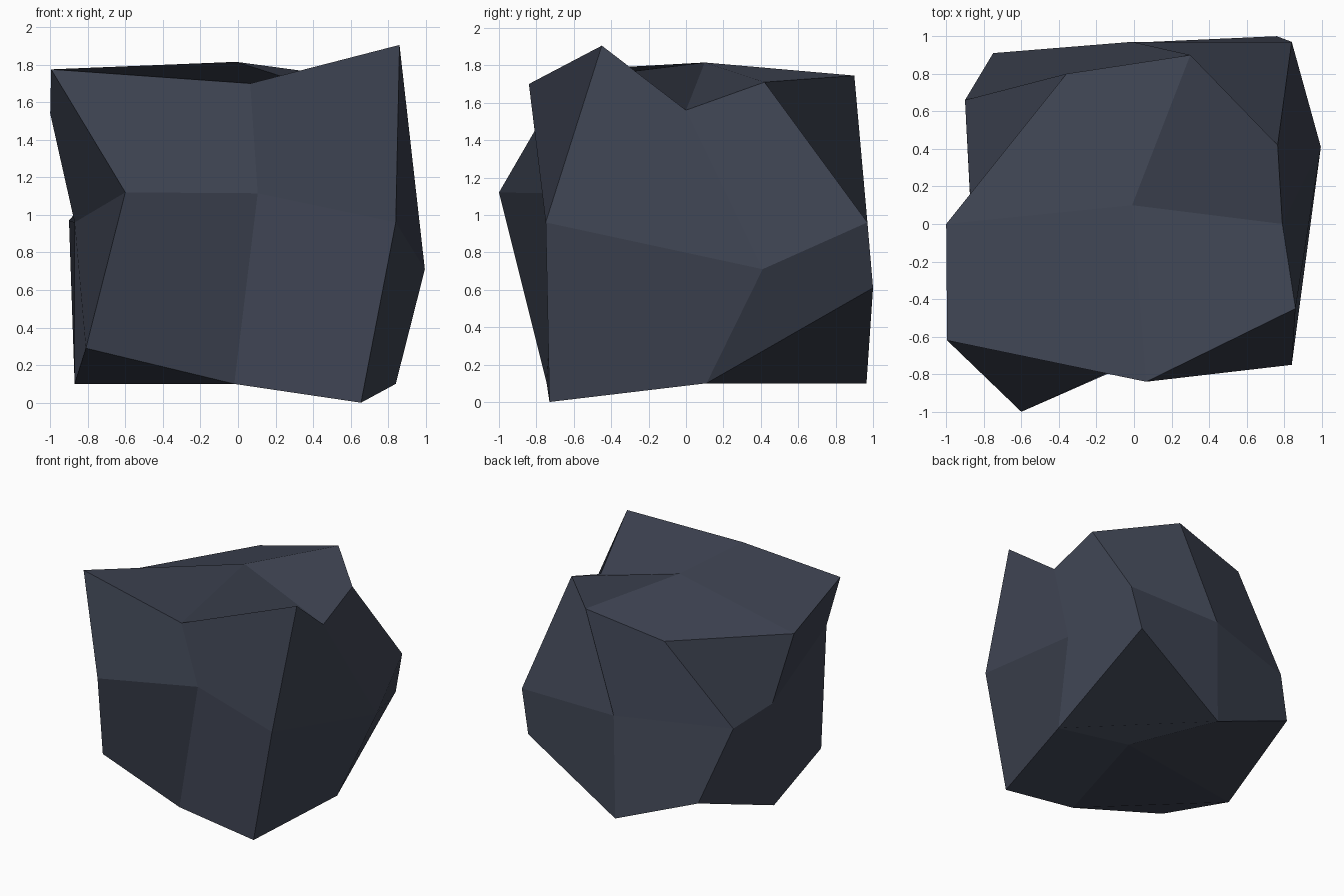
import bpy, bmesh

if "Cube" in bpy.data.objects:
    bpy.data.objects.remove(bpy.data.objects["Cube"])

# Boulder: a cube with each side cut 2 x 2, whose lattice points are pushed about.
# Three layers bottom to top; each has rows front to back, points left to right.
LAYERS = [
    [[(-.81, -.63, .29), (-.02, -.745, .10), (.655, -.73, 0)],
     [(-.87, .08, .10), (.07, .02, .28), (.84, .11, .10)],
     [(-.75, .91, .40), (-.02, .965, .10), (.76, 1.0, .61)]],
    [[(-.60, -1.0, 1.12), (.105, -.68, 1.115), (.84, -.75, .96)],
     [(-.87, .10, .96), None, (.995, .41, .71)],
     [(-.90, .66, .97), (-.01, .97, .96), (.84, .97, .96)]],
    [[(-.995, -.62, 1.775), (.065, -.84, 1.70), (.86, -.45, 1.905)],
     [(-1.0, 0, 1.54), (-.01, .10, 1.815), (.79, 0, 1.56)],
     [(-.36, .80, 1.61), (.30, .90, 1.745), (.765, .42, 1.71)]],
]

bm = bmesh.new()
verts = {(i, j, k): bm.verts.new(p)
         for k, layer in enumerate(LAYERS)
         for j, row in enumerate(layer)
         for i, p in enumerate(row) if p}

# Four facets on each of the six sides; the fold runs from the first corner to the third
for axis in range(3):
    for side in (0, 2):
        rising_fold = (side == 2) != (axis == 0)
        for u in (0, 1):
            for v in (0, 1):
                quad = []
                for a, b in ((u, v), (u + 1, v), (u + 1, v + 1), (u, v + 1)):
                    key = [a, b]
                    key.insert(axis, side)
                    quad.append(verts[tuple(key)])
                if not rising_fold:
                    quad = quad[1:] + quad[:1]
                if (side == 2) == (axis == 1):      # keep faces pointing outwards
                    quad = [quad[n] for n in (0, 3, 2, 1)]
                bm.faces.new(quad)

mesh = bpy.data.meshes.new("boulder")
bm.normal_update()
bm.to_mesh(mesh)
bm.free()

# Single slate colour
slate = bpy.data.materials.new("slate grey")
slate.diffuse_color = (.049, .058, .086, 1)
slate.use_nodes = True
slate.node_tree.nodes["Principled BSDF"].inputs["Base Color"].default_value = slate.diffuse_color
mesh.materials.append(slate)
bpy.context.collection.objects.link(bpy.data.objects.new("boulder", mesh))
